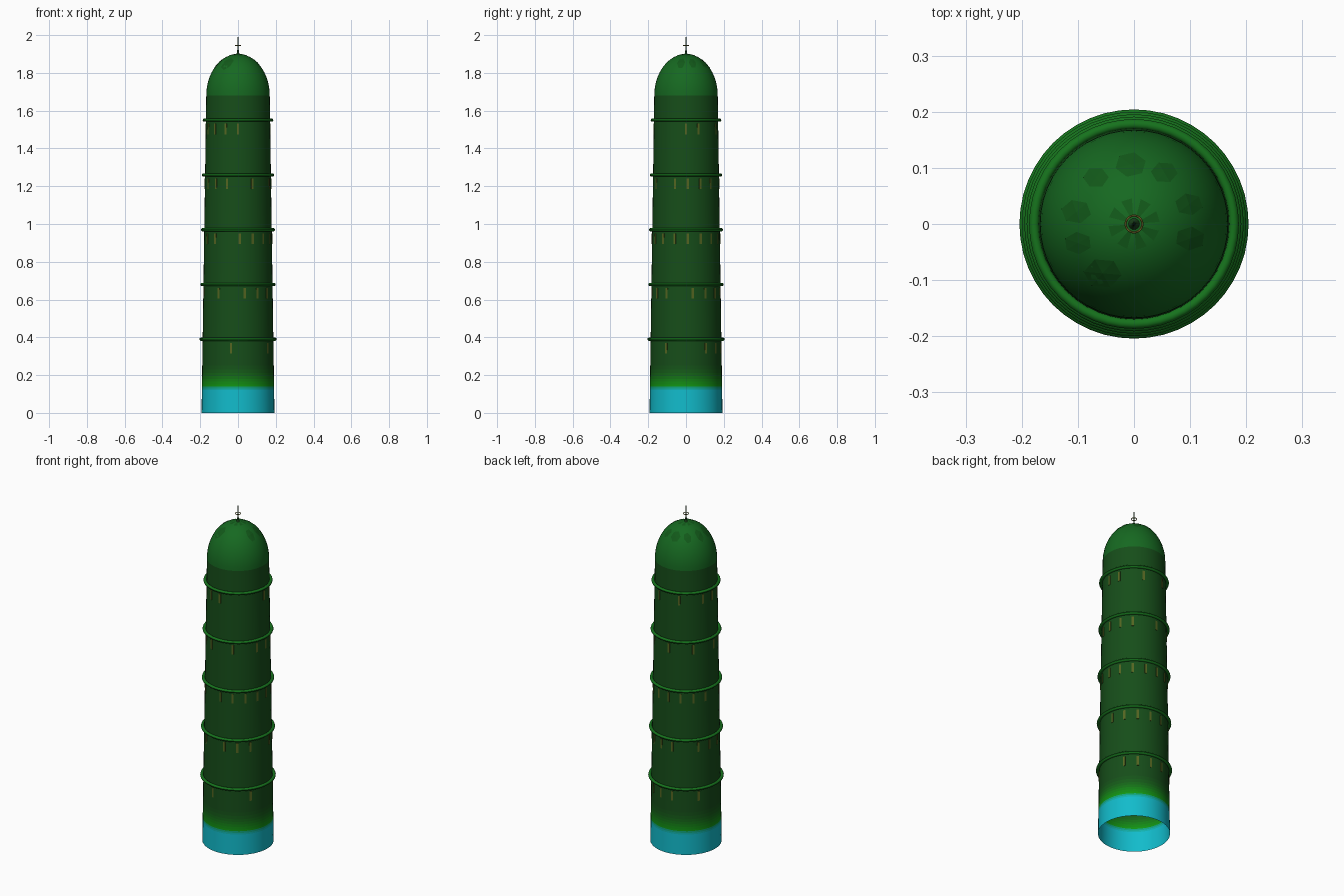
import bpy, bmesh, math, random
from mathutils import Matrix, Vector

if "Cube" in bpy.data.objects:
    bpy.data.objects.remove(bpy.data.objects["Cube"])

random.seed(4)
DARK, BRIGHT, CYAN = (0.008, 0.075, 0.01), (0.006, 0.30, 0.006), (0.006, 0.50, 0.60)


def material(name, color):
    m = bpy.data.materials.new(name)
    m.diffuse_color = (*color, 1)
    m.use_nodes = True
    m.node_tree.nodes["Principled BSDF"].inputs["Base Color"].default_value = m.diffuse_color
    return m


def finish(bm, name, mats, smooth=True):
    me = bpy.data.meshes.new(name)
    bm.to_mesh(me)
    bm.free()
    ob = bpy.data.objects.new(name, me)
    bpy.context.collection.objects.link(ob)
    for m in mats:
        me.materials.append(m)
    if smooth:
        bpy.context.view_layer.objects.active = ob
        ob.select_set(True)
        bpy.ops.object.shade_smooth_by_angle(angle=math.radians(40))
        ob.select_set(False)
    return ob


def lathe(name, profile, mats, sides=48, slots=None):
    """Revolve (radius, z) points; a zero radius closes to a point."""
    bm = bmesh.new()
    loops = []
    for r, z in profile:
        n = 1 if r == 0 else sides
        loops.append([bm.verts.new((r * math.cos(2 * math.pi * i / sides),
                                    r * math.sin(2 * math.pi * i / sides), z)) for i in range(n)])
    for k, (a, b) in enumerate(zip(loops, loops[1:])):
        for i in range(sides):
            j = (i + 1) % sides
            quad = [a[i % len(a)], a[j % len(a)], b[j % len(b)], b[i % len(b)]]
            f = bm.faces.new(list(dict.fromkeys(quad)))
            f.material_index = slots[k] if slots else 0
    return finish(bm, name, mats)


def body_radius(z):
    return 0.193 - 0.025 * z / 1.68


def dome_z(r):
    return 1.68 + 0.22 * math.sqrt(max(0, 1 - (r / 0.168) ** 2))


def mix(a, b, t):
    return tuple(x + (y - x) * t for x, y in zip(a, b))


# Open tower shell, cyan at the foot fading through bright green to dark green
heights = [0, 0.12, 0.13, 0.14, 0.15, 0.165, 0.18, 0.195, 0.21, 0.23, 0.25, 0.8, 1.3, 1.68]
colors = [CYAN, mix(CYAN, BRIGHT, 0.3), mix(CYAN, BRIGHT, 0.65), BRIGHT]
colors += [mix(BRIGHT, DARK, t) for t in (0.2, 0.4, 0.6, 0.75, 0.87, 0.95)] + [DARK]
shell_mats = [material(f"shell_{i}", c) for i, c in enumerate(colors)]
lathe("tower_shell", [(body_radius(z), z) for z in heights], shell_mats,
      slots=[min(i, len(colors) - 1) for i in range(len(heights) - 1)])

# Rounded dome
dome_mat = material("dome_green", (0.008, 0.14, 0.015))
dome = [(0.168 * math.cos(t), 1.68 + 0.22 * math.sin(t))
        for t in (math.pi / 2 * i / 16 for i in range(16))] + [(0, 1.90)]
lathe("dome", dome, [dome_mat])

# Balcony rings with slot windows beneath each
ring_mat = material("ring_green", (0.008, 0.17, 0.012))
window_mat = material("window_olive", (0.09, 0.13, 0.015))
ring_heights = [0.39, 0.68, 0.97, 1.26, 1.55]
phases = [11.25, 11.25, 3, 3, 0]
for k, (z, phase) in enumerate(zip(ring_heights, phases)):
    R = body_radius(z) + 0.008
    pts = [(R + 0.009 * math.cos(a), z + 0.009 * math.sin(a))
           for a in (2 * math.pi * i / 10 for i in range(11))]
    ring = lathe(f"balcony_ring_{k + 1}", pts, [ring_mat])

    bm = bmesh.new()
    for i in range(16):
        if random.random() < 0.3:
            continue
        rot = Matrix.Rotation(math.radians(phase + 22.5 * i), 4, 'Z')
        place = Matrix.Translation((0, -body_radius(z - 0.05), z - 0.047))
        bmesh.ops.create_cube(bm, size=1, matrix=rot @ place @ Matrix.Diagonal((0.012, 0.004, 0.056, 1)))
    finish(bm, f"slot_windows_{k + 1}", [window_mat], smooth=False)

# Leaf patches lying on the dome: (centre x, centre y, size)
leaf_mat = material("leaf_green", (0.006, 0.10, 0.01))
bm = bmesh.new()
for x, y, s in [(-0.068, 0.083, 0.023), (-0.006, 0.106, 0.028), (0.054, 0.092, 0.024),
                (0.098, 0.035, 0.025), (0.1, -0.026, 0.027), (-0.056, -0.088, 0.034),
                (-0.1, -0.034, 0.025), (-0.103, 0.022, 0.027)]:
    turn = random.random()
    rim = []
    for i in range(6):
        a = turn + i * math.pi / 3
        px, py = x + s * math.cos(a), y + 0.8 * s * math.sin(a)
        rim.append(bm.verts.new((px, py, dome_z(math.hypot(px, py)) + 0.002)))
    mid = bm.verts.new((x, y, dome_z(math.hypot(x, y)) + 0.002))
    for i in range(6):
        bm.faces.new((mid, rim[i], rim[(i + 1) % 6]))
# Small fan of blades around the spire
for i in range(8):
    a = i * math.pi / 4 + 0.3
    quad = []
    for r, da in ((0.016, -0.2), (0.046, -0.22), (0.046, 0.22), (0.016, 0.2)):
        quad.append(bm.verts.new((r * math.cos(a + da), r * math.sin(a + da), dome_z(r) + 0.0015)))
    bm.faces.new(quad)
finish(bm, "dome_leaves", [leaf_mat], smooth=False)

# Spire and its small gold ring
lathe("spire", [(0.012, 1.897), (0.006, 1.905), (0.004, 1.92), (0.003, 1.96), (0.0015, 1.99), (0, 2.0)],
      [material("spire_green", (0.01, 0.05, 0.01))], sides=10)
pts = [(0.015 + 0.002 * math.cos(a), 1.945 + 0.002 * math.sin(a))
       for a in (2 * math.pi * i / 6 for i in range(7))]
lathe("spire_ring", pts, [material("ring_gold", (0.15, 0.14, 0.02))], sides=20)
